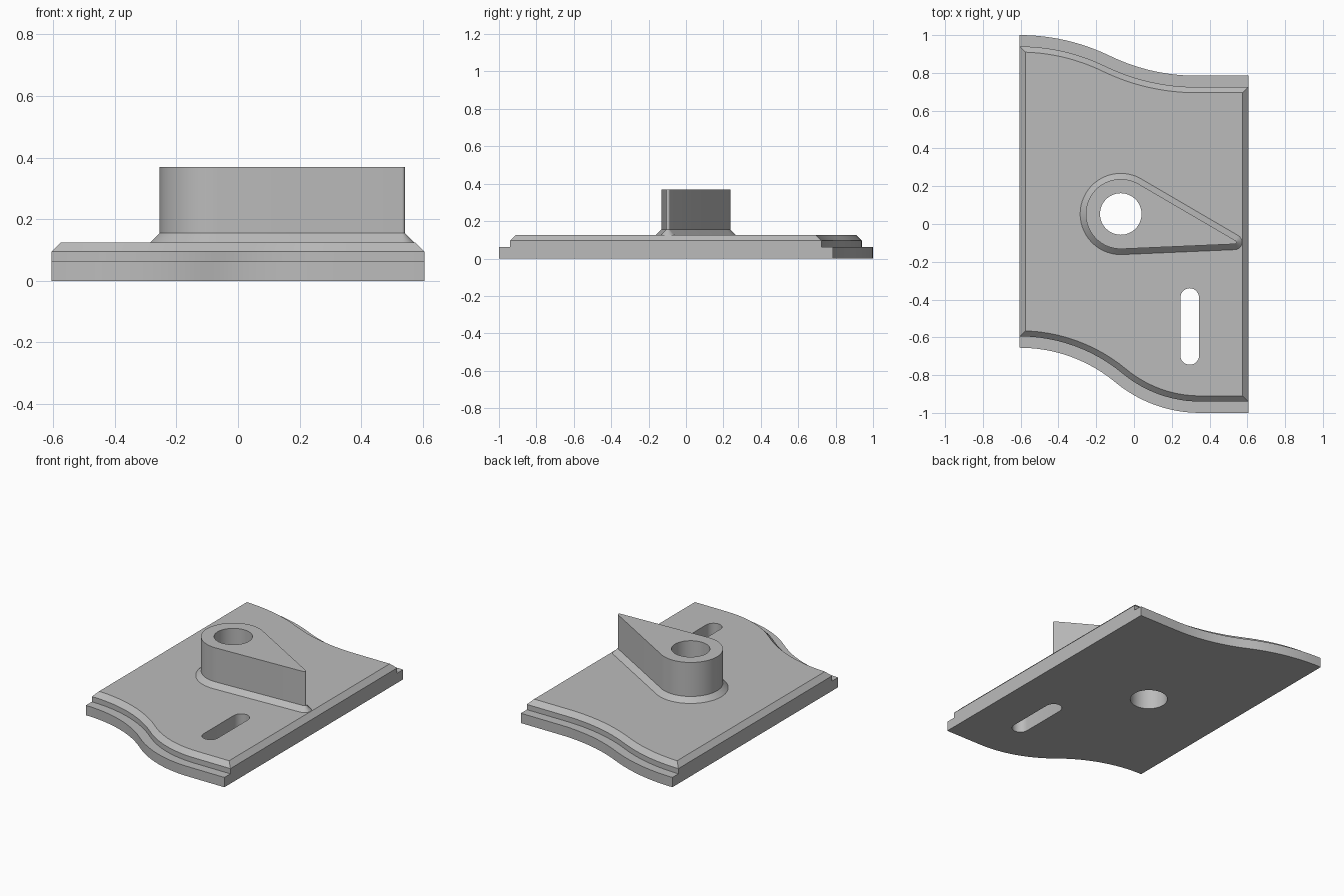
import bpy
import bmesh
from math import sin, cos, atan2, acos, pi, hypot

if "Cube" in bpy.data.objects:
    bpy.data.objects.remove(bpy.data.objects["Cube"], do_unlink=True)

grey = bpy.data.materials.new("light_grey")
grey.use_nodes = True
color = (0.5, 0.5, 0.5, 1)
grey.diffuse_color = color
grey.node_tree.nodes["Principled BSDF"].inputs["Base Color"].default_value = color

HALF = 0.605     # half width of the plate
BEVEL = 0.03
PIVOT, TIP = (-0.07, 0.053), (0.532, -0.096)


def make_object(name, bm):
    bmesh.ops.recalc_face_normals(bm, faces=bm.faces[:])
    mesh = bpy.data.meshes.new(name)
    bm.to_mesh(mesh)
    bm.free()
    mesh.materials.append(grey)
    obj = bpy.data.objects.new(name, mesh)
    bpy.context.collection.objects.link(obj)
    return obj


def wave(start_y, end_x, end_y, split, shift, inset, steps=12):
    """Two tangent arcs and a straight run, moved sideways by shift."""
    width, drop = end_x + HALF, start_y - end_y
    angle = 2 * atan2(drop, width)
    r1 = split * width / sin(angle)
    r2 = (1 - split) * width / sin(angle)
    pts = []
    for i in range(steps + 1):
        t = angle * i / steps
        pts.append([-HALF + (r1 + shift) * sin(t),
                    start_y - r1 + (r1 + shift) * cos(t)])
    for i in range(steps - 1, -1, -1):
        t = angle * i / steps
        pts.append([end_x - (r2 - shift) * sin(t),
                    end_y + r2 - (r2 - shift) * cos(t)])
    pts.append([HALF, end_y + shift])
    pts[0][0] += inset
    pts[-1][0] -= inset
    return pts


def hull(c1, r1, c2, r2, steps):
    """Outline of two circles joined by their outer tangents."""
    dx, dy = c2[0] - c1[0], c2[1] - c1[1]
    phi, beta = atan2(dy, dx), acos((r1 - r2) / hypot(dx, dy))
    pts = []
    for c, r, a, b, n in ((c2, r2, phi - beta, phi + beta, steps // 3),
                          (c1, r1, phi + beta, phi + 2 * pi - beta, steps)):
        for i in range(n + 1):
            t = a + (b - a) * i / n
            pts.append((c[0] + r * cos(t), c[1] + r * sin(t)))
    return pts


def loft(name, layers):
    """Closed solid through outlines of equal point count."""
    bm = bmesh.new()
    rings = [[bm.verts.new((x, y, z)) for x, y in pts] for pts, z in layers]
    n = len(rings[0])
    for a, b in zip(rings, rings[1:]):
        for i in range(n):
            j = (i + 1) % n
            bm.faces.new((a[i], a[j], b[j], b[i]))
    bm.faces.new(rings[0])
    bm.faces.new(rings[-1])
    return make_object(name, bm)


def build_plate():
    """Plate with stepped wavy ends and a chamfered top."""
    bm = bmesh.new()
    rings = []
    for shift, inset, z in ((0, 0, 0), (0, 0, 0.062), (0.06, 0, 0.062),
                            (0.06, 0, 0.095), (0.09, BEVEL, 0.125)):
        front = wave(-0.655, 0.35, -1.0, 0.53, shift, inset)
        back = wave(1.0, 0.33, 0.785, 0.51, -shift, inset)
        rings.append([[bm.verts.new((x, y, z)) for x, y in row]
                      for row in (front, back)])
    for low, high in zip(rings, rings[1:]):
        for a, b in zip(low, high):
            for i in range(len(a) - 1):
                bm.faces.new((a[i], a[i + 1], b[i + 1], b[i]))
    for end in (0, -1):
        # Side wall, then the chamfer above it
        bm.faces.new([r[0][end] for r in rings[:4]]
                     + [r[1][end] for r in reversed(rings[:4])])
        low, high = rings[3], rings[4]
        bm.faces.new((low[0][end], low[1][end], high[1][end], high[0][end]))
    for front, back in (rings[0], rings[-1]):
        bm.faces.new(front + back[::-1])
    return make_object("base_plate", bm)


def combine(target, other, operation):
    mod = target.modifiers.new(operation.lower(), 'BOOLEAN')
    mod.operation = operation
    mod.solver = 'EXACT'
    mod.object = other
    other.hide_render = True
    bpy.context.view_layer.objects.active = target
    bpy.ops.object.modifier_apply(modifier=mod.name)
    bpy.data.objects.remove(other, do_unlink=True)


plate = build_plate()

# Pointer-shaped boss with a flared foot
body = hull(PIVOT, 0.185, TIP, 0.01, 48)
foot = hull(PIVOT, 0.185 + BEVEL, TIP, 0.01 + BEVEL, 48)
boss = loft("pointer_boss", [(foot, 0.04), (foot, 0.125), (body, 0.155), (body, 0.37)])
combine(plate, boss, 'UNION')

# Round bore through boss and plate
bore = [(PIVOT[0] + 0.11 * cos(i * pi / 32), PIVOT[1] + 0.11 * sin(i * pi / 32))
        for i in range(64)]
combine(plate, loft("bore_cutter", [(bore, -0.1), (bore, 0.5)]), 'DIFFERENCE')

# Long slot near the front
slot = hull((0.295, -0.695), 0.05, (0.295, -0.39), 0.05, 24)
combine(plate, loft("slot_cutter", [(slot, -0.1), (slot, 0.5)]), 'DIFFERENCE')

plate.name = "plate_with_pointer_boss"
bpy.ops.object.select_all(action='DESELECT')
plate.select_set(True)
bpy.context.view_layer.objects.active = plate
bpy.ops.object.shade_smooth_by_angle(angle=pi / 7)
